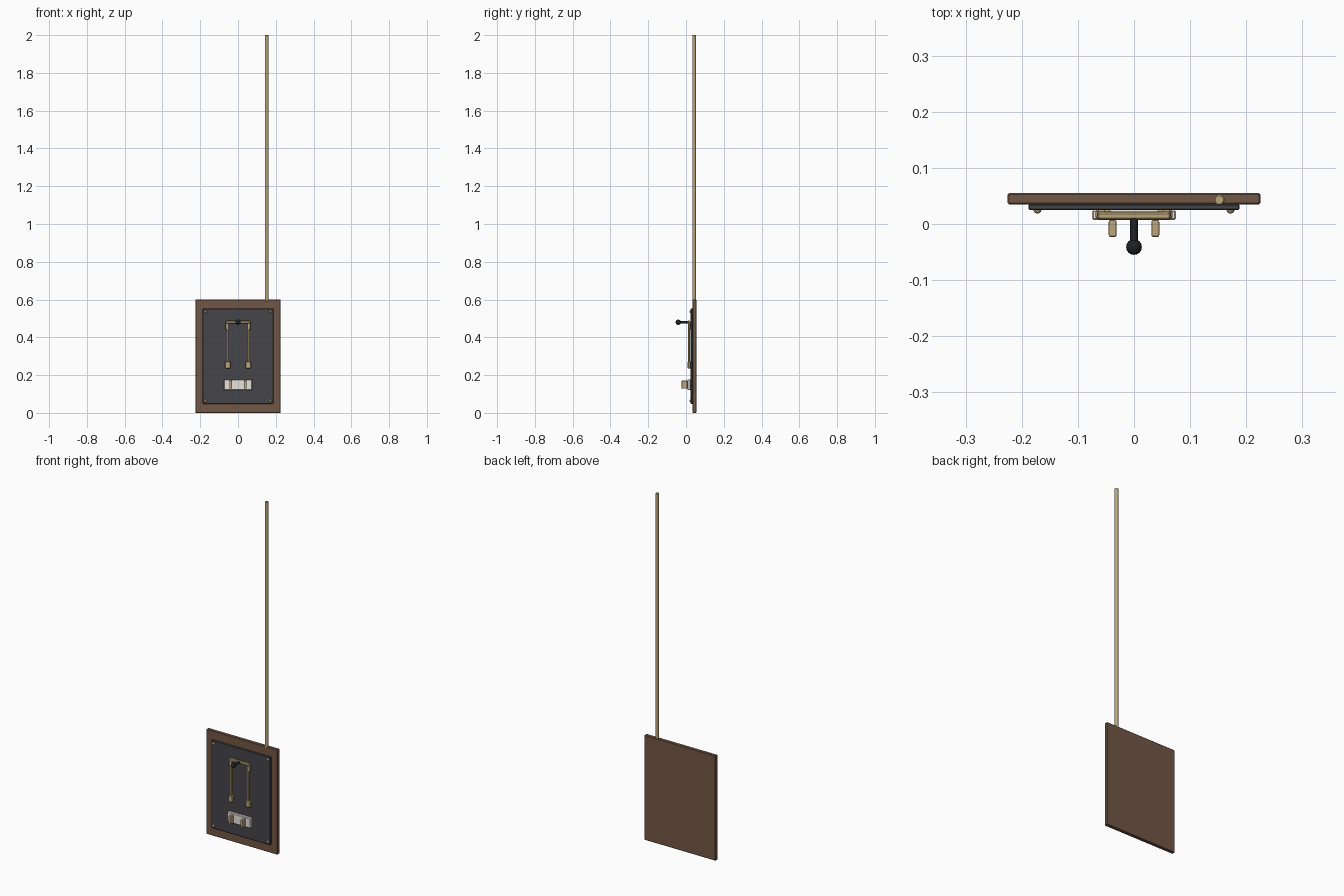
import bpy, math
from mathutils import Vector

cube = bpy.data.objects.get("Cube")
if cube:
    bpy.data.objects.remove(cube, do_unlink=True)


def material(name, r, g, b):
    m = bpy.data.materials.new(name)
    m.use_nodes = True
    m.diffuse_color = (r, g, b, 1)
    m.node_tree.nodes["Principled BSDF"].inputs["Base Color"].default_value = (r, g, b, 1)
    return m


WOOD = material("brown wood", 0.17, 0.095, 0.06)
SLATE = material("dark slate", 0.06, 0.06, 0.07)
BRASS = material("aged brass", 0.50, 0.38, 0.19)
BLACK = material("black handle", 0.015, 0.015, 0.016)
WHITE = material("white porcelain", 0.80, 0.77, 0.74)


def finish(name, mat, bevel=0, segments=1):
    ob = bpy.context.object
    ob.name = name
    ob.data.materials.append(mat)
    if bevel:
        mod = ob.modifiers.new("Bevel", 'BEVEL')
        mod.width = bevel
        mod.segments = segments
        mod.limit_method = 'ANGLE'
    return ob


def box(name, mat, x, y, z, bevel=0, segments=1):
    """Box spanning the given (low, high) ranges."""
    bpy.ops.mesh.primitive_cube_add(size=1, location=[sum(r) / 2 for r in (x, y, z)])
    ob = bpy.context.object
    ob.scale = [r[1] - r[0] for r in (x, y, z)]
    bpy.ops.object.transform_apply(location=False, rotation=False, scale=True)
    return finish(name, mat, bevel, segments)


def rod(name, mat, start, end, radius, sides=16, bevel=0):
    """Cylinder between two points."""
    a, b = Vector(start), Vector(end)
    bpy.ops.mesh.primitive_cylinder_add(vertices=sides, radius=radius, depth=(b - a).length,
                                        location=(a + b) / 2)
    bpy.context.object.rotation_euler = (b - a).to_track_quat('Z', 'Y').to_euler()
    bpy.ops.object.shade_smooth_by_angle(angle=math.radians(40))
    return finish(name, mat, bevel)


def ball(name, mat, centre, radius, flatten=1):
    bpy.ops.mesh.primitive_uv_sphere_add(segments=16, ring_count=10, radius=radius, location=centre)
    bpy.context.object.scale.y = flatten
    bpy.ops.object.shade_smooth()
    return finish(name, mat)


# Backing board, slate panel and the tall conduit
box("wood_board", WOOD, (-0.225, 0.225), (0.035, 0.055), (0, 0.6), 0.002)
box("slate_panel", SLATE, (-0.188, 0.188), (0.025, 0.035), (0.048, 0.552), 0.002)
rod("conduit", BRASS, (0.152, 0.043, 0.59), (0.152, 0.043, 2), 0.0095, bevel=0.002)

# Corner screws
for sx in (-1, 1):
    for z in (0.065, 0.535):
        ball("panel_screw", BRASS, (sx * 0.172, 0.025, z), 0.007, 0.9)

# Knife switch: hinge brackets, blades, jaws, crossbar and handle
for sx in (-1, 1):
    def span(a, b):
        return sorted((sx * a, sx * b))
    box("upper_bracket", BRASS, span(0.05, 0.066), (0.012, 0.025), (0.44, 0.482), 0.003)
    box("switch_blade", BRASS, span(0.049, 0.059), (0.011, 0.02), (0.25, 0.475), 0.001)
    box("lower_jaw", BRASS, span(0.04, 0.069), (0.009, 0.025), (0.235, 0.273), 0.003)
box("crossbar", BRASS, (-0.065, 0.065), (0.008, 0.021), (0.472, 0.488), 0.003)
rod("handle_stem", BLACK, (0, 0.01, 0.48), (0, -0.035, 0.48), 0.007)
ball("handle_knob", BLACK, (0, -0.041, 0.48), 0.014)

# Fuse block with its two clips
box("fuse_block", WHITE, (-0.075, 0.075), (0.007, 0.025), (0.12, 0.178), 0.003)
for sx in (-1, 1):
    x = sx * 0.038
    box("fuse_clip", BRASS, (x - 0.007, x + 0.007), (-0.023, 0.007), (0.128, 0.171), 0.003, 2)
